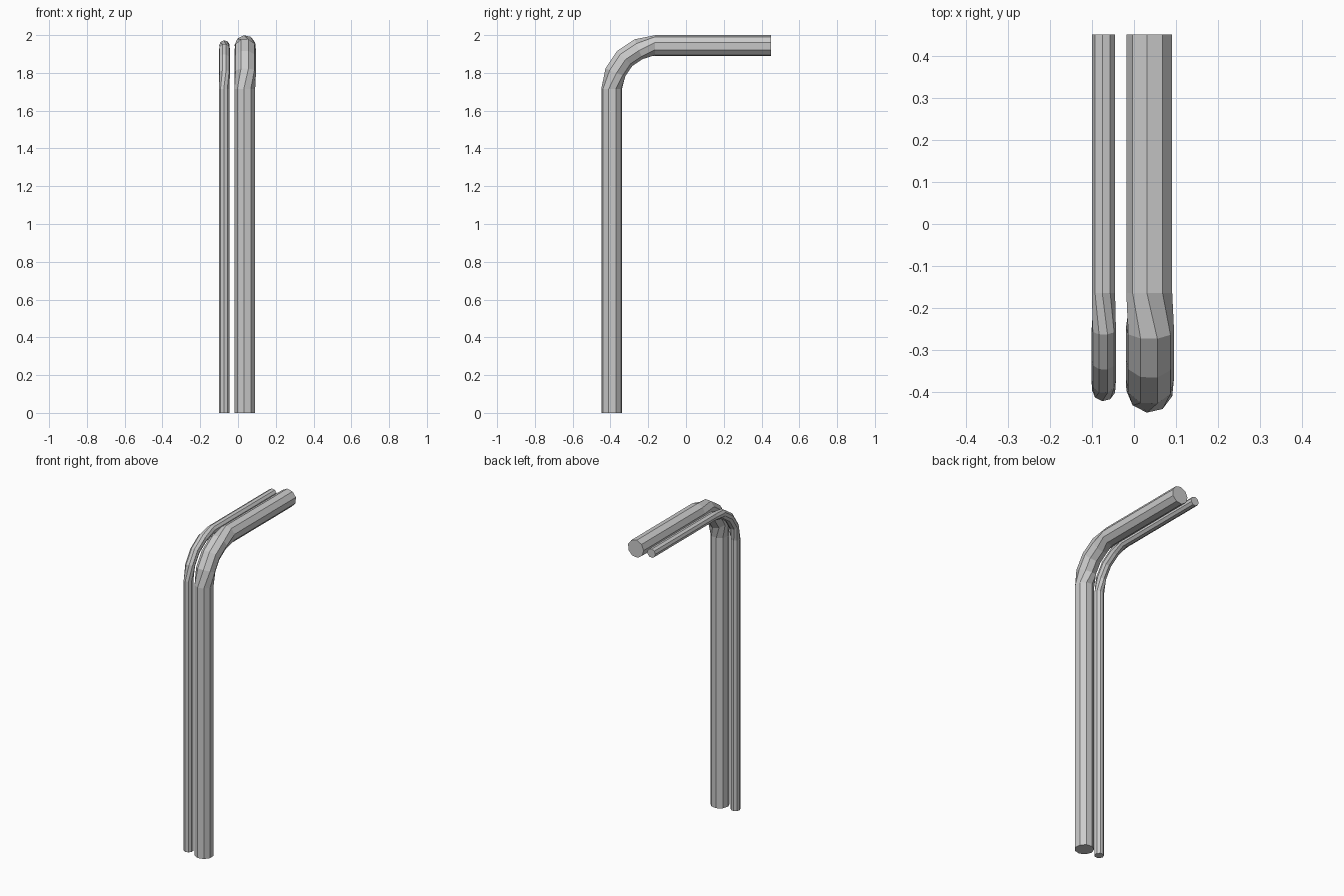
import bpy, bmesh
from math import sin, cos, pi, radians
from mathutils import Vector

if "Cube" in bpy.data.objects:
    bpy.data.objects.remove(bpy.data.objects["Cube"])

SIDES = 9
AXIS_Y, AXIS_Z = -0.393, 1.944     # vertical run / horizontal run centre lines
BEND = 0.229                       # bend radius
CY, CZ = AXIS_Y + BEND, AXIS_Z - BEND


def bent_pipe(name, x, radius):
    # stations: centre, outward direction, ring phase, ring radius
    stations = [(Vector((x, AXIS_Y, 0)), Vector((0, -1, 0)), 97, radius)]
    for i in range(5):
        t = i * pi / 8
        out = Vector((0, -cos(t), sin(t)))
        mid = 0 < i < 4            # elbow rings are twisted against the straights
        stations.append((Vector((x, CY, CZ)) + out * BEND, out,
                         72 if mid else 97, radius * (1.04 if mid else 1)))
    stations.append((Vector((x, 0.45, AXIS_Z)), Vector((0, 0, 1)), 97, radius))

    bm = bmesh.new()
    rings = []
    for centre, out, phase, r in stations:
        ring = []
        for k in range(SIDES):
            a = radians(phase) + 2 * pi * k / SIDES
            ring.append(bm.verts.new(centre + r * (cos(a) * Vector((1, 0, 0)) + sin(a) * out)))
        rings.append(ring)
    # walls
    for a, b in zip(rings, rings[1:]):
        for k in range(SIDES):
            n = (k + 1) % SIDES
            bm.faces.new((a[k], a[n], b[n], b[k]))
    # end caps
    bm.faces.new(rings[0])
    bm.faces.new(rings[-1])
    bmesh.ops.recalc_face_normals(bm, faces=bm.faces)
    mesh = bpy.data.meshes.new(name)
    bm.to_mesh(mesh)
    bm.free()
    obj = bpy.data.objects.new(name, mesh)
    bpy.context.collection.objects.link(obj)


bent_pipe("large_pipe", 0.0375, 0.0558)
bent_pipe("small_pipe", -0.072, 0.0282)
